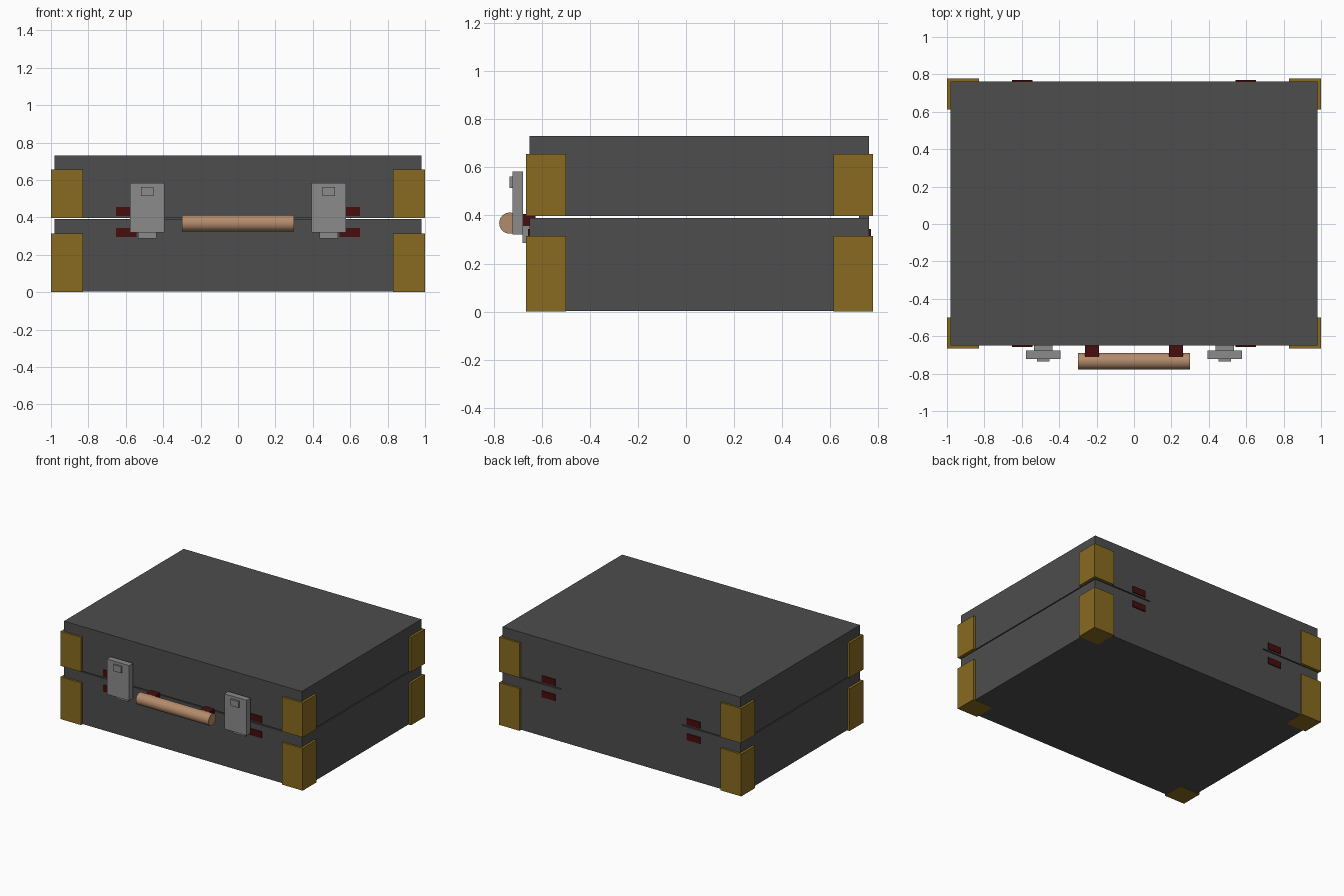
import bpy
import bmesh
import math
from mathutils import Matrix

if "Cube" in bpy.data.objects:
    bpy.data.objects.remove(bpy.data.objects["Cube"])


def material(name, rgb):
    m = bpy.data.materials.new(name)
    m.diffuse_color = (*rgb, 1.0)
    m.use_nodes = True
    m.node_tree.nodes["Principled BSDF"].inputs["Base Color"].default_value = m.diffuse_color
    return m


SHELL = material("charcoal_shell", (0.075, 0.075, 0.075))
GOLD = material("aged_brass", (0.25, 0.147, 0.015))
STEEL = material("steel_grey", (0.26, 0.26, 0.26))
RED = material("dark_red", (0.066, 0.004, 0.004))
TAN = material("tan_leather", (0.45, 0.26, 0.15))


def finish(name, bm, mat):
    me = bpy.data.meshes.new(name)
    bm.to_mesh(me)
    bm.free()
    me.materials.append(mat)
    ob = bpy.data.objects.new(name, me)
    bpy.context.collection.objects.link(ob)
    return ob


def box(name, x, y, z, mat):
    """Box from (min, max) ranges on each axis."""
    bm = bmesh.new()
    size = [abs(r[1] - r[0]) for r in (x, y, z)]
    mid = [(r[0] + r[1]) / 2 for r in (x, y, z)]
    bmesh.ops.create_cube(bm, size=1, matrix=Matrix.Translation(mid) @ Matrix.Diagonal((*size, 1)))
    return finish(name, bm, mat)


FRONT, BACK = -0.65, 0.762

# Two shell halves with a thin gap, joined by a strip along the back
box("case_base", (-0.982, 0.982), (FRONT, BACK), (0.003, 0.39), SHELL)
box("case_lid", (-0.982, 0.982), (FRONT, BACK), (0.397, 0.73), SHELL)
box("back_joint", (-0.5, 0.5), (0.72, BACK), (0.385, 0.402), SHELL)

for s, side in ((-1, "left"), (1, "right")):
    # Corner guards and small red plates, on front and back
    for end, guard_y, plate_y in (
            ("front", (-0.665, -0.5), (FRONT - 0.007, FRONT + 0.02)),
            ("back", (0.613, 0.777), (BACK - 0.02, BACK + 0.007))):
        for level, guard_z, plate_z in (("lower", (0, 0.315), (0.295, 0.343)),
                                        ("upper", (0.397, 0.655), (0.408, 0.456))):
            tag = f"{level}_{end}_{side}"
            box("corner_guard_" + tag, (s * 0.83, s * 1.0), guard_y, guard_z, GOLD)
            box("hinge_plate_" + tag, (s * 0.543, s * 0.653), plate_y, plate_z, RED)

    # Latch: tongue on the base, raised plate and button
    c = s * 0.485
    box("latch_tongue_" + side, (c - 0.05, c + 0.05), (-0.68, FRONT + 0.01), (0.286, 0.358), STEEL)
    box("latch_plate_" + side, (c - 0.092, c + 0.092), (-0.722, -0.677), (0.32, 0.583), STEEL)
    box("latch_button_" + side, (c - 0.033, c + 0.033), (-0.735, -0.71), (0.515, 0.563), STEEL)

    # Handle mount
    c = s * 0.225
    box("handle_mount_" + side, (c - 0.037, c + 0.037), (-0.712, -0.625), (0.345, 0.407), RED)

# Round carrying handle
bm = bmesh.new()
bmesh.ops.create_cone(bm, cap_ends=True, segments=32, radius1=0.044, radius2=0.044, depth=0.6,
                      matrix=Matrix.Translation((0, -0.733, 0.368)) @ Matrix.Rotation(math.pi / 2, 4, 'Y'))
handle = finish("handle", bm, TAN)
bpy.context.view_layer.objects.active = handle
handle.select_set(True)
bpy.ops.object.shade_smooth_by_angle(angle=math.radians(30))
